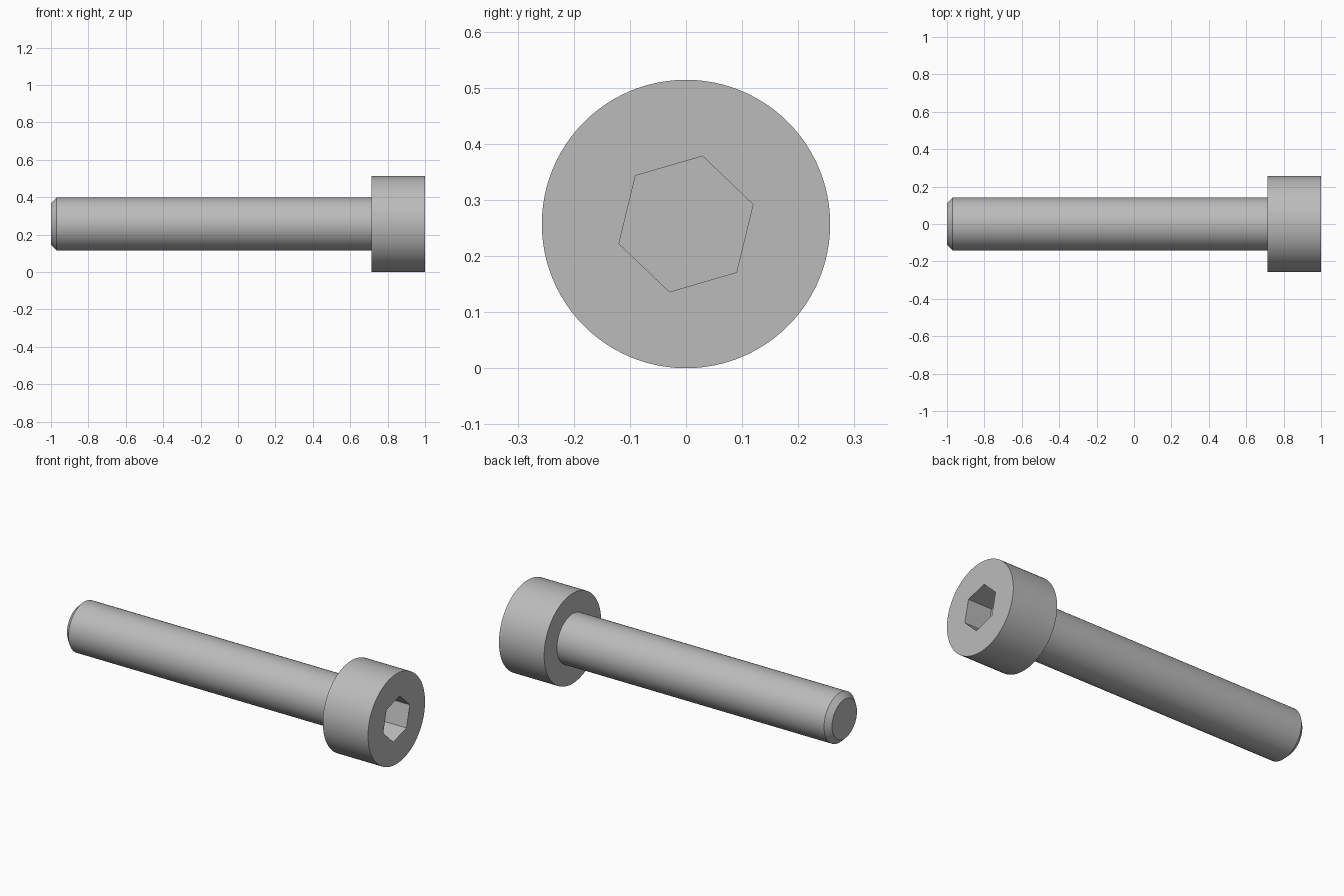
import bpy, bmesh
from math import cos, sin, tau, radians
from mathutils import Vector

if "Cube" in bpy.data.objects:
    bpy.data.objects.remove(bpy.data.objects["Cube"], do_unlink=True)

HEAD_R, SHAFT_R, TIP_R = 0.257, 0.1415, 0.112
SOCKET_R, SOCKET_DEPTH = 0.1245, 0.15
SIDES = 96

steel = bpy.data.materials.new("grey steel")
steel.use_nodes = True
steel.diffuse_color = (0.5, 0.5, 0.5, 1)
steel.node_tree.nodes["Principled BSDF"].inputs["Base Color"].default_value = (0.5, 0.5, 0.5, 1)


def ring(bm, x, radius, sides, turn=0.0):
    """Loop of vertices around the bolt axis."""
    angles = [turn + tau * i / sides for i in range(sides)]
    return [bm.verts.new((x, radius * cos(a), HEAD_R + radius * sin(a))) for a in angles]


def bridge(bm, a, b):
    """Wall of quads between two loops of equal length."""
    n = len(a)
    for i in range(n):
        bm.faces.new((a[i], a[(i + 1) % n], b[(i + 1) % n], b[i]))


bm = bmesh.new()

# Shaft with chamfered tip, then the head
profile = [(-1, TIP_R), (-0.97, SHAFT_R), (0.715, SHAFT_R), (0.715, HEAD_R), (1, HEAD_R)]
loops = [ring(bm, x, r, SIDES) for x, r in profile]
for a, b in zip(loops, loops[1:]):
    bridge(bm, a, b)
bm.faces.new(loops[0])

# Hexagonal socket
turn = radians(16.3)
mouth = ring(bm, 1, SOCKET_R, 6, turn)
floor = ring(bm, 1 - SOCKET_DEPTH, SOCKET_R, 6, turn)
bridge(bm, mouth, floor)
bm.faces.new(floor)

# Flat head face around the socket mouth
rim = loops[-1]
edges = [bm.edges.get((l[i - 1], l[i])) for l in (rim, mouth) for i in range(len(l))]
bmesh.ops.triangle_fill(bm, edges=edges, use_beauty=True, normal=Vector((1, 0, 0)))

bmesh.ops.recalc_face_normals(bm, faces=bm.faces)
mesh = bpy.data.meshes.new("socket_head_bolt")
bm.to_mesh(mesh)
bm.free()
mesh.materials.append(steel)

bolt = bpy.data.objects.new("socket_head_bolt", mesh)
bpy.context.collection.objects.link(bolt)
bpy.ops.object.select_all(action="DESELECT")
bolt.select_set(True)
bpy.context.view_layer.objects.active = bolt
bpy.ops.object.shade_smooth_by_angle(angle=radians(30))
